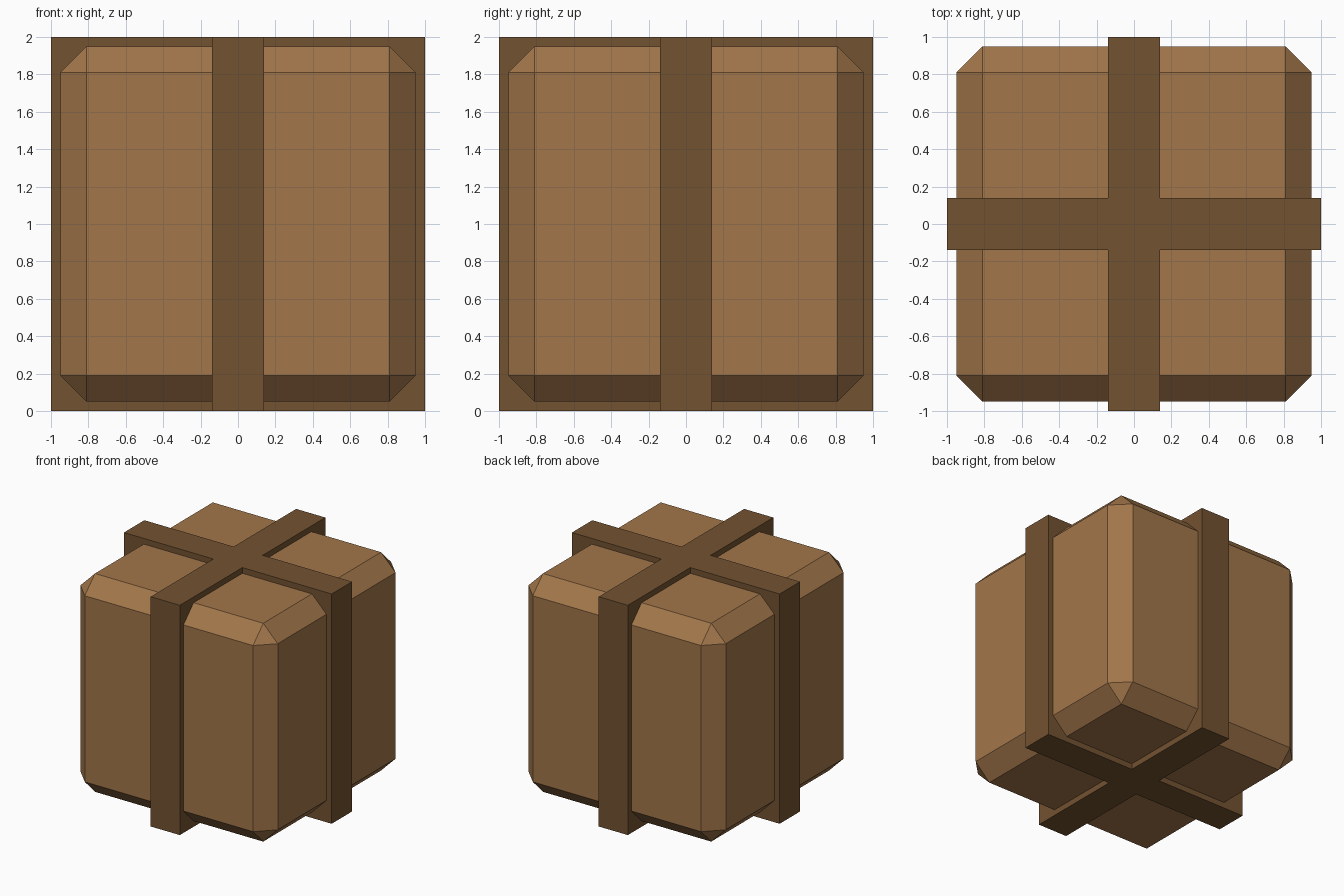
import bpy
import bmesh

cube = bpy.data.objects.get("Cube")
if cube:
    bpy.data.objects.remove(cube, do_unlink=True)


def make_material(name, rgb):
    mat = bpy.data.materials.new(name)
    mat.use_nodes = True
    color = (*rgb, 1.0)
    mat.diffuse_color = color
    bsdf = next(n for n in mat.node_tree.nodes if n.type == 'BSDF_PRINCIPLED')
    bsdf.inputs["Base Color"].default_value = color
    bsdf.inputs["Roughness"].default_value = 0.8
    return mat


def make_object(name, bm, mat):
    bmesh.ops.recalc_face_normals(bm, faces=bm.faces)
    mesh = bpy.data.meshes.new(name)
    bm.to_mesh(mesh)
    bm.free()
    mesh.materials.append(mat)
    obj = bpy.data.objects.new(name, mesh)
    bpy.context.collection.objects.link(obj)
    return obj


light_brown = make_material("light brown", (0.361, 0.181, 0.069))
dark_brown = make_material("dark brown", (0.171, 0.084, 0.030))

# Chamfered box
BODY = 0.95
CHAMFER = 0.14
bm = bmesh.new()
bmesh.ops.create_cube(bm, size=2 * BODY)
bmesh.ops.bevel(bm, geom=bm.edges[:], offset=CHAMFER, offset_type='OFFSET',
                segments=1, profile=0.5, affect='EDGES')
body = make_object("box_body", bm, light_brown)
body.location.z = 1.0

# Crossed bands: a plus-shaped profile extruded to full height
R = 1.0
W = 0.14
arm = [(R, -W), (R, W), (W, W)]
profile = []
for turn in range(4):
    profile += arm
    arm = [(-y, x) for x, y in arm]
bm = bmesh.new()
base = bm.faces.new([bm.verts.new((x, y, 0)) for x, y in profile])
top = bmesh.ops.extrude_face_region(bm, geom=[base], use_keep_orig=True)["geom"]
bmesh.ops.translate(bm, vec=(0, 0, 2 * R),
                    verts=[v for v in top if isinstance(v, bmesh.types.BMVert)])
make_object("crossed_bands", bm, dark_brown)
